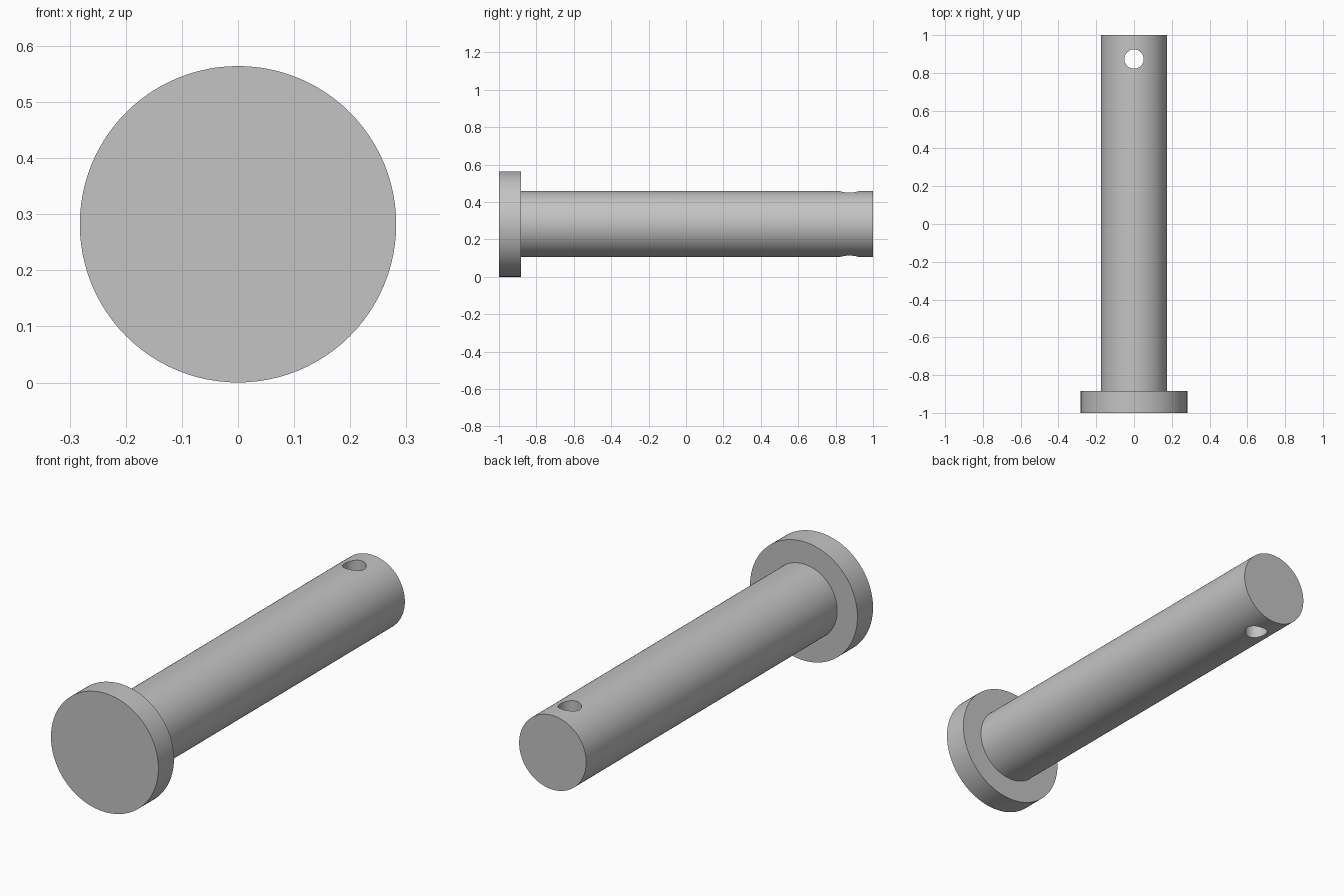
import bpy
import math

if "Cube" in bpy.data.objects:
    bpy.data.objects.remove(bpy.data.objects["Cube"])

HEAD_R, SHAFT_R, HOLE_R = 0.282, 0.176, 0.051
AXIS_Z = HEAD_R
HEAD_BACK = -0.883
HOLE_Y = 0.873

steel = bpy.data.materials.new("grey steel")
steel.use_nodes = True
color = (0.55, 0.55, 0.55, 1)
steel.diffuse_color = color
steel.node_tree.nodes["Principled BSDF"].inputs["Base Color"].default_value = color


def cylinder(name, radius, length, location, along_y=True, sides=96):
    rotation = (math.pi / 2, 0, 0) if along_y else (0, 0, 0)
    bpy.ops.mesh.primitive_cylinder_add(vertices=sides, radius=radius, depth=length,
                                        location=location, rotation=rotation)
    obj = bpy.context.object
    obj.name = name
    obj.data.materials.append(steel)
    return obj


def apply_boolean(obj, other, operation):
    mod = obj.modifiers.new(operation.lower(), "BOOLEAN")
    mod.operation = operation
    mod.solver = "EXACT"
    mod.object = other
    bpy.context.view_layer.objects.active = obj
    bpy.ops.object.modifier_apply(modifier=mod.name)
    bpy.data.objects.remove(other)


# Flat round head at the front, with the shaft fused into it
pin = cylinder("clevis_pin", HEAD_R, HEAD_BACK + 1, (0, (HEAD_BACK - 1) / 2, AXIS_Z))
shaft_start = HEAD_BACK - 0.05
shaft = cylinder("shaft", SHAFT_R, 1 - shaft_start, (0, (1 + shaft_start) / 2, AXIS_Z))
apply_boolean(pin, shaft, "UNION")

# Vertical cross hole near the free end
drill = cylinder("hole_cutter", HOLE_R, 1, (0, HOLE_Y, AXIS_Z), along_y=False, sides=48)
apply_boolean(pin, drill, "DIFFERENCE")

# Smooth round walls with sharp rims
bpy.ops.object.select_all(action="DESELECT")
pin.select_set(True)
bpy.context.view_layer.objects.active = pin
bpy.ops.object.shade_smooth_by_angle(angle=math.radians(30))
